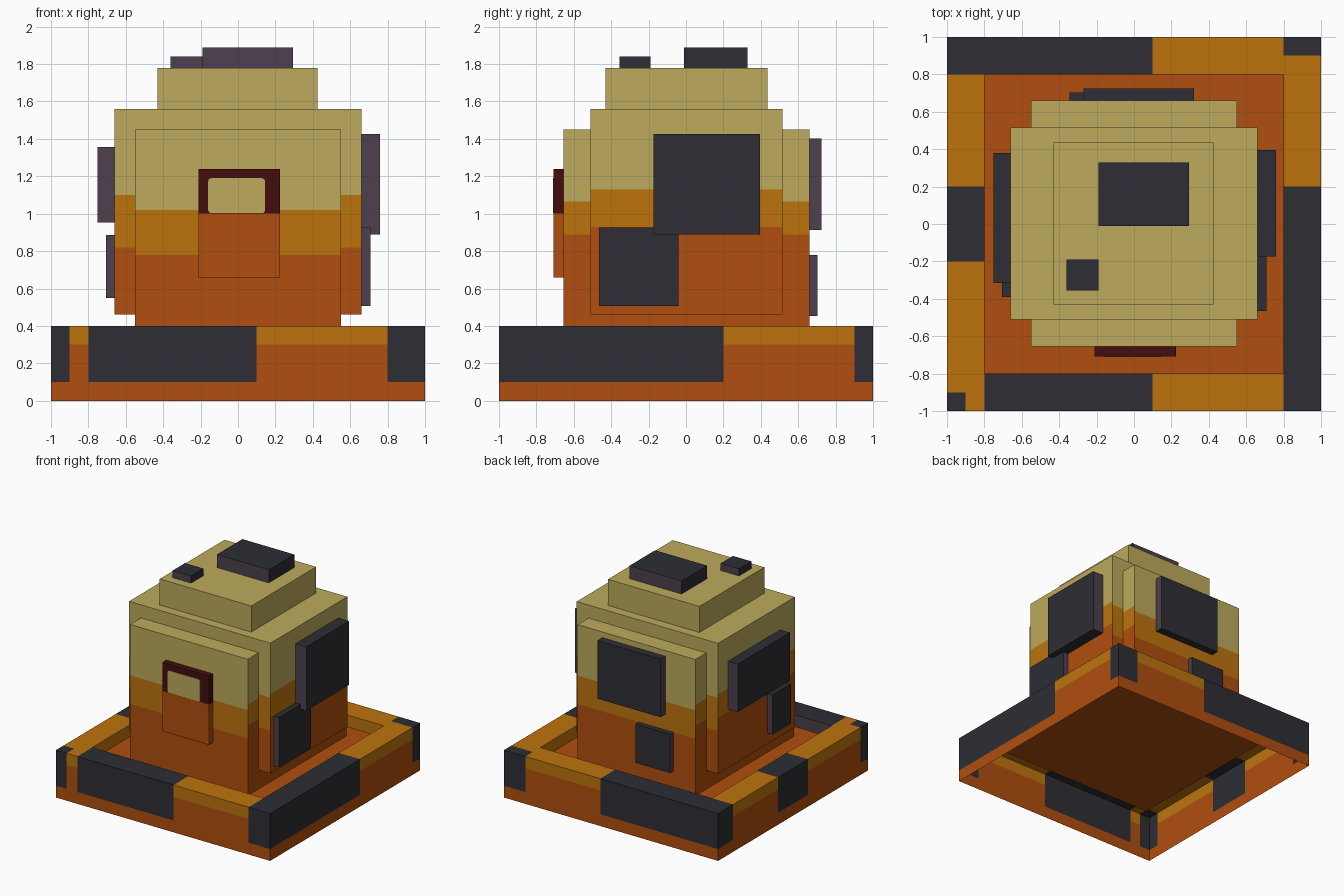
import bpy, bmesh

if "Cube" in bpy.data.objects:
    bpy.data.objects.remove(bpy.data.objects["Cube"], do_unlink=True)


def material(name, rgb):
    linear = [((c / 255 + 0.055) / 1.055) ** 2.4 for c in rgb]
    mat = bpy.data.materials.new(name)
    mat.use_nodes = True
    mat.diffuse_color = (*linear, 1)
    mat.node_tree.nodes["Principled BSDF"].inputs["Base Color"].default_value = (*linear, 1)
    return mat


MATS = [material("tan", (189, 170, 93)), material("amber", (189, 116, 13)),
        material("orange", (176, 78, 14)), material("charcoal", (45, 45, 53)),
        material("dusky purple", (77, 64, 77)), material("maroon", (68, 12, 14))]
TAN, AMBER, ORANGE, CHARCOAL, PURPLE, MAROON = range(len(MATS))


def cut(bm, axis, values):
    """Slice the whole mesh across one axis at each value."""
    normal = [0, 0, 0]
    normal[axis] = 1
    for v in values:
        bmesh.ops.bisect_plane(bm, geom=bm.verts[:] + bm.edges[:] + bm.faces[:],
                               plane_co=[v * n for n in normal], plane_no=normal)


def finish(name, bm, rule):
    """Colour faces by a rule on centre and normal, then make the object."""
    bm.normal_update()
    for f in bm.faces:
        f.material_index = rule(f.calc_center_median(), f.normal)
    mesh = bpy.data.meshes.new(name)
    bm.to_mesh(mesh)
    bm.free()
    for m in MATS:
        mesh.materials.append(m)
    obj = bpy.data.objects.new(name, mesh)
    bpy.context.collection.objects.link(obj)
    return obj


def box_mesh(xs, ys, zs):
    bm = bmesh.new()
    bmesh.ops.create_cube(bm, size=1)
    for v in bm.verts:
        v.co = [r[0] if c < 0 else r[1] for c, r in zip(v.co, (xs, ys, zs))]
    return bm


def banded_block(name, xs, ys, zs, x_bands, y_bands):
    """Block with orange, amber and tan bands; heights differ by face direction."""
    bm = box_mesh(xs, ys, zs)
    cut(bm, 2, x_bands + y_bands)

    def rule(c, n):
        if abs(n.z) > 0.5:
            return TAN if n.z > 0 else ORANGE
        low, high = x_bands if abs(n.x) > 0.5 else y_bands
        return ORANGE if c.z < low else AMBER if c.z < high else TAN
    finish(name, bm, rule)


def panel(name, xs, ys, zs, purple_axis):
    """Raised dark plate with purple sides along one axis."""
    finish(name, box_mesh(xs, ys, zs),
           lambda c, n: PURPLE if abs(n[purple_axis]) > 0.5 else CHARCOAL)


# Base: rimmed tray, open underneath
bm = bmesh.new()
loops = [[bm.verts.new((sx * r, sy * r, z)) for sx, sy in ((-1, -1), (1, -1), (1, 1), (-1, 1))]
         for r, z in ((1, 0), (1, 0.4), (0.8, 0.4), (0.8, 0.3))]
for lower, upper in zip(loops, loops[1:]):
    for i in range(4):
        j = (i + 1) % 4
        bm.faces.new((lower[i], lower[j], upper[j], upper[i]))
bm.faces.new(loops[-1])
cut(bm, 0, (-0.9, -0.8, 0.1, 0.8))
cut(bm, 1, (-0.9, -0.8, -0.2, 0.2, 0.8, 0.9))
cut(bm, 2, (0.1, 0.3))
PATCHES = [(-0.8, 0.1, -1, -0.8), (0.8, 1, -1, 0.2), (-1, 0.1, 0.8, 1),
           (-1, -0.8, -0.2, 0.2), (-1, -0.9, -1, -0.9), (0.8, 1, 0.9, 1)]


def base_rule(c, n):
    e = 0.001
    dark = any(a - e < c.x < b + e and p - e < c.y < q + e for a, b, p, q in PATCHES)
    if dark and c.z > 0.1:
        inner = max(abs(c.x), abs(c.y)) < 0.81 and abs(n.y) > 0.5
        return PURPLE if inner else CHARCOAL
    return AMBER if c.z > 0.301 else ORANGE


finish("base_tray", bm, base_rule)

# Tower: two crossing blocks and a cap
banded_block("tower_core", (-0.55, 0.55), (-0.655, 0.66), (0.3, 1.45),
             (0.89, 1.065), (0.78, 1.02))
banded_block("tower_wings", (-0.66, 0.66), (-0.51, 0.515), (0.46, 1.56),
             (0.93, 1.13), (0.82, 1.1))
finish("tower_cap", box_mesh((-0.43, 0.425), (-0.43, 0.435), (1.56, 1.78)), lambda c, n: TAN)

# Door with a framed upper half and a rounded window plate
bm = box_mesh((-0.21, 0.225), (-0.708, -0.655), (0.66, 1.24))
cut(bm, 2, (1.0,))
finish("door", bm, lambda c, n: MAROON if c.z > 1.0 else ORANGE)

bm = box_mesh((-0.16, 0.145), (-0.712, -0.707), (1.003, 1.19))
corners = [e for e in bm.edges if abs(e.verts[0].co.y - e.verts[1].co.y) > 0.001]
bmesh.ops.bevel(bm, geom=corners, offset=0.018, segments=3, profile=0.5, affect='EDGES')
finish("door_window", bm, lambda c, n: TAN)

# Raised panels on the sides, back and top
panel("left_upper_panel", (0.65, 0.76), (-0.175, 0.395), (0.888, 1.427), 1)
panel("left_lower_panel", (0.65, 0.708), (-0.465, -0.04), (0.507, 0.927), 1)
panel("right_upper_panel", (-0.75, -0.65), (-0.315, 0.38), (0.953, 1.358), 1)
panel("right_lower_panel", (-0.707, -0.65), (-0.39, -0.145), (0.55, 0.885), 1)
panel("back_upper_panel", (-0.27, 0.32), (0.65, 0.725), (0.912, 1.402), 0)
panel("back_lower_panel", (-0.345, -0.02), (0.65, 0.703), (0.453, 0.78), 0)
panel("top_large_panel", (-0.19, 0.295), (-0.01, 0.33), (1.77, 1.89), 1)
panel("top_small_panel", (-0.362, -0.19), (-0.355, -0.19), (1.77, 1.84), 1)
